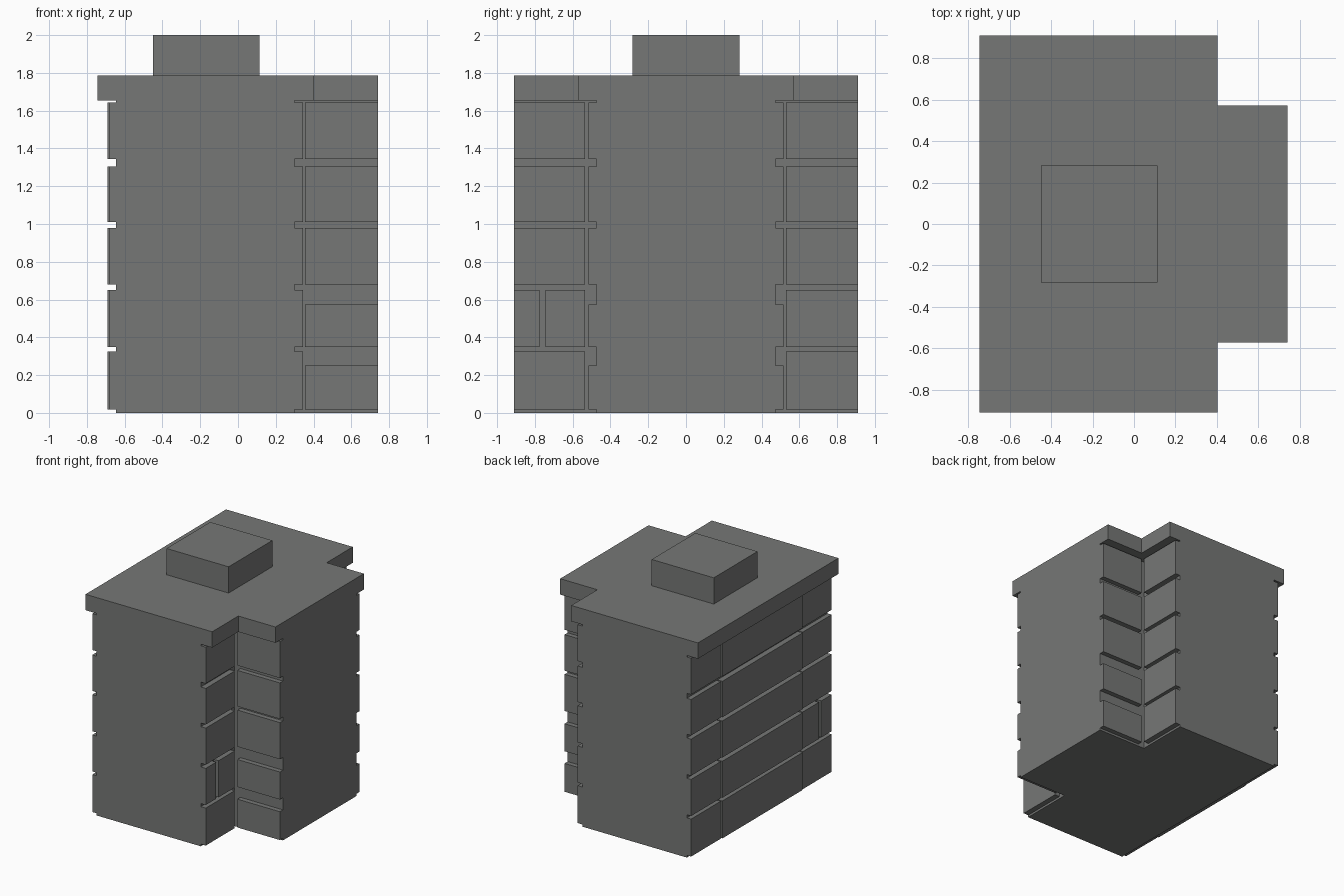
import bpy
import bmesh

cube = bpy.data.objects.get("Cube")
if cube:
    bpy.data.objects.remove(cube, do_unlink=True)

grey = bpy.data.materials.new("concrete grey")
grey.use_nodes = True
colour = (0.18, 0.185, 0.18, 1)
grey.diffuse_color = colour
bsdf = next(n for n in grey.node_tree.nodes if n.type == 'BSDF_PRINCIPLED')
bsdf.inputs["Base Color"].default_value = colour


def prism(name, outline, z0, z1):
    """Extrude a plan outline from z0 up to z1."""
    bm = bmesh.new()
    base = bm.faces.new([bm.verts.new((x, y, z0)) for x, y in outline])
    top = bmesh.ops.extrude_face_region(bm, geom=[base])["geom"]
    verts = [v for v in top if isinstance(v, bmesh.types.BMVert)]
    bmesh.ops.translate(bm, verts=verts, vec=(0, 0, z1 - z0))
    bmesh.ops.recalc_face_normals(bm, faces=bm.faces)
    mesh = bpy.data.meshes.new(name)
    bm.to_mesh(mesh)
    bm.free()
    mesh.materials.append(grey)
    obj = bpy.data.objects.new(name, mesh)
    bpy.context.collection.objects.link(obj)
    return obj


def block(name, x0, x1, y0, y1, z0, z1):
    x0, x1 = sorted((x0, x1))
    y0, y1 = sorted((y0, y1))
    return prism(name, [(x0, y0), (x1, y0), (x1, y1), (x0, y1)], z0, z1)


def t_plan(west, notch, east, half_main, half_wing):
    """T-shaped plan: a long main block with a narrower wing to the east."""
    return [(west, -half_main), (notch, -half_main), (notch, -half_wing),
            (east, -half_wing), (east, half_wing), (notch, half_wing),
            (notch, half_main), (west, half_main)]


EAST, HALF = 0.74, 0.91
CORE_W, CORE_E, CORE_WING = -0.645, 0.30, 0.475

# Core, overhanging roof slab and rooftop plant room
prism("building_core", t_plan(CORE_W, CORE_E, EAST, HALF, CORE_WING), 0, 1.656)
prism("roof_slab", t_plan(-0.745, 0.403, EAST, HALF, 0.572), 1.655, 1.785)
block("plant_room", -0.45, 0.113, -0.283, 0.283, 1.785, 2)

# Wall panels per storey, leaving recessed grooves between them
floors = [(0.018, 0.325), (0.35, 0.65), (0.68, 0.98), (1.01, 1.305), (1.345, 1.643)]
for i, (z0, z1) in enumerate(floors):
    n = i + 1
    # West facade: a long middle panel and two slightly shallower end panels
    block(f"west_middle_panel_{n}", -0.69, CORE_W, -0.525, 0.515, z0, z1)
    block(f"west_north_panel_{n}", -0.683, CORE_W, 0.525, HALF, z0, z1)
    south_spans = [(-HALF, -0.535)]
    if i == 1:
        south_spans = [(-HALF, -0.775), (-0.745, -0.535)]
    for k, (y0, y1) in enumerate(south_spans):
        block(f"west_south_panel_{n}_{k}", -0.683, CORE_W, y0, y1, z0, z1)
        # East facade of the main block, south notch
        block(f"east_south_panel_{n}_{k}", CORE_E, 0.345, y0, y1, z0, z1)
    block(f"east_north_panel_{n}", CORE_E, 0.345, 0.53, HALF, z0, z1)
    # Wing flanks: the two lowest storeys have shorter panels
    top = z1 - 0.075 if i < 2 else z1
    for side, s in (("south", -1), ("north", 1)):
        block(f"wing_{side}_panel_{n}", 0.355, EAST, s * CORE_WING, s * 0.515, z0, top)
